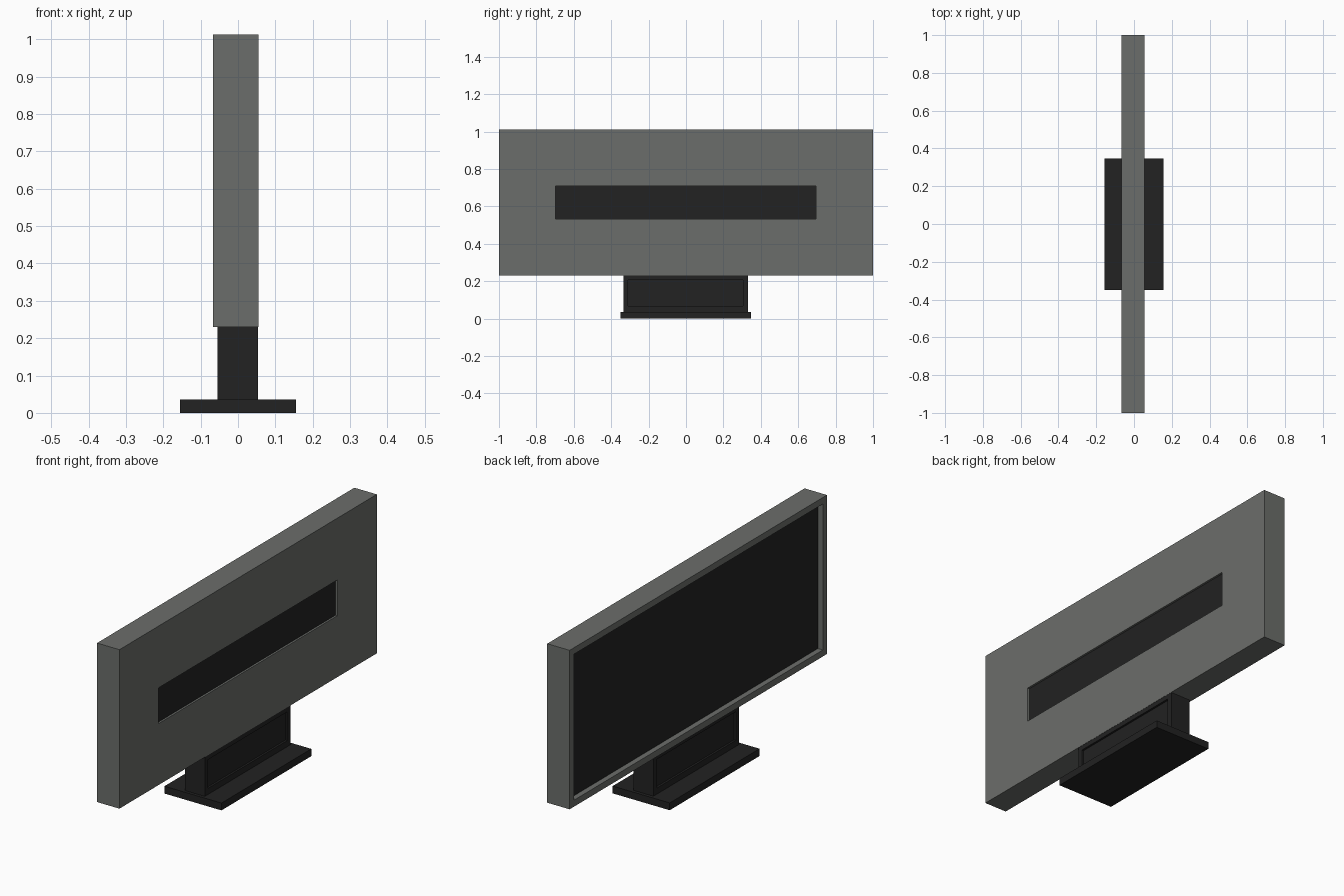
import bpy
import bmesh

cube = bpy.data.objects.get("Cube")
if cube:
    bpy.data.objects.remove(cube, do_unlink=True)


def material(name, colour):
    m = bpy.data.materials.new(name)
    m.use_nodes = True
    m.diffuse_color = colour
    bsdf = next(n for n in m.node_tree.nodes if n.type == 'BSDF_PRINCIPLED')
    bsdf.inputs["Base Color"].default_value = colour
    return m


grey = material("casing grey", (0.148, 0.155, 0.145, 1))
black = material("panel black", (0.016, 0.016, 0.016, 1))


def recess(bm, side, ys, zs, depth, slot):
    """Sink a rectangular panel into the face that looks along side * x."""
    bm.normal_update()
    face = next(f for f in bm.faces if f.normal.x * side > 0.9)
    bmesh.ops.inset_individual(bm, faces=[face], thickness=0.01)
    mid = face.calc_center_median()
    for v in face.verts:
        v.co.y = ys[v.co.y > mid.y]
        v.co.z = zs[v.co.z > mid.z]
    bmesh.ops.inset_individual(bm, faces=[face], thickness=0)
    for v in face.verts:
        v.co.x -= side * depth
    face.material_index = slot


def box(name, xs, ys, zs, materials, recesses=()):
    """Box between the given limits, with optional sunken panels."""
    bm = bmesh.new()
    bmesh.ops.create_cube(bm, size=1)
    for v in bm.verts:
        v.co = [lim[c > 0] for lim, c in zip((xs, ys, zs), v.co)]
    for r in recesses:
        recess(bm, *r)
    mesh = bpy.data.meshes.new(name)
    bm.to_mesh(mesh)
    bm.free()
    for m in materials:
        mesh.materials.append(m)
    obj = bpy.data.objects.new(name, mesh)
    bpy.context.collection.objects.link(obj)
    return obj


# Casing: screen sunk into one side, long slot in the other
box("casing", (-0.067, 0.055), (-1, 1), (0.23, 1.012), [grey, black], [
    (-1, (-0.968, 0.968), (0.262, 0.98), 0.027, 1),
    (1, (-0.697, 0.695), (0.532, 0.708), 0.01, 1),
])

# Stand neck with a shallow panel on both broad sides
panel = ((-0.31, 0.305), (0.066, 0.207), 0.01, 0)
box("stand_neck", (-0.055, 0.054), (-0.335, 0.332), (0.036, 0.23), [black],
    [(side, *panel) for side in (-1, 1)])

# Foot plate
box("stand_base", (-0.155, 0.155), (-0.35, 0.348), (0, 0.036), [black])
